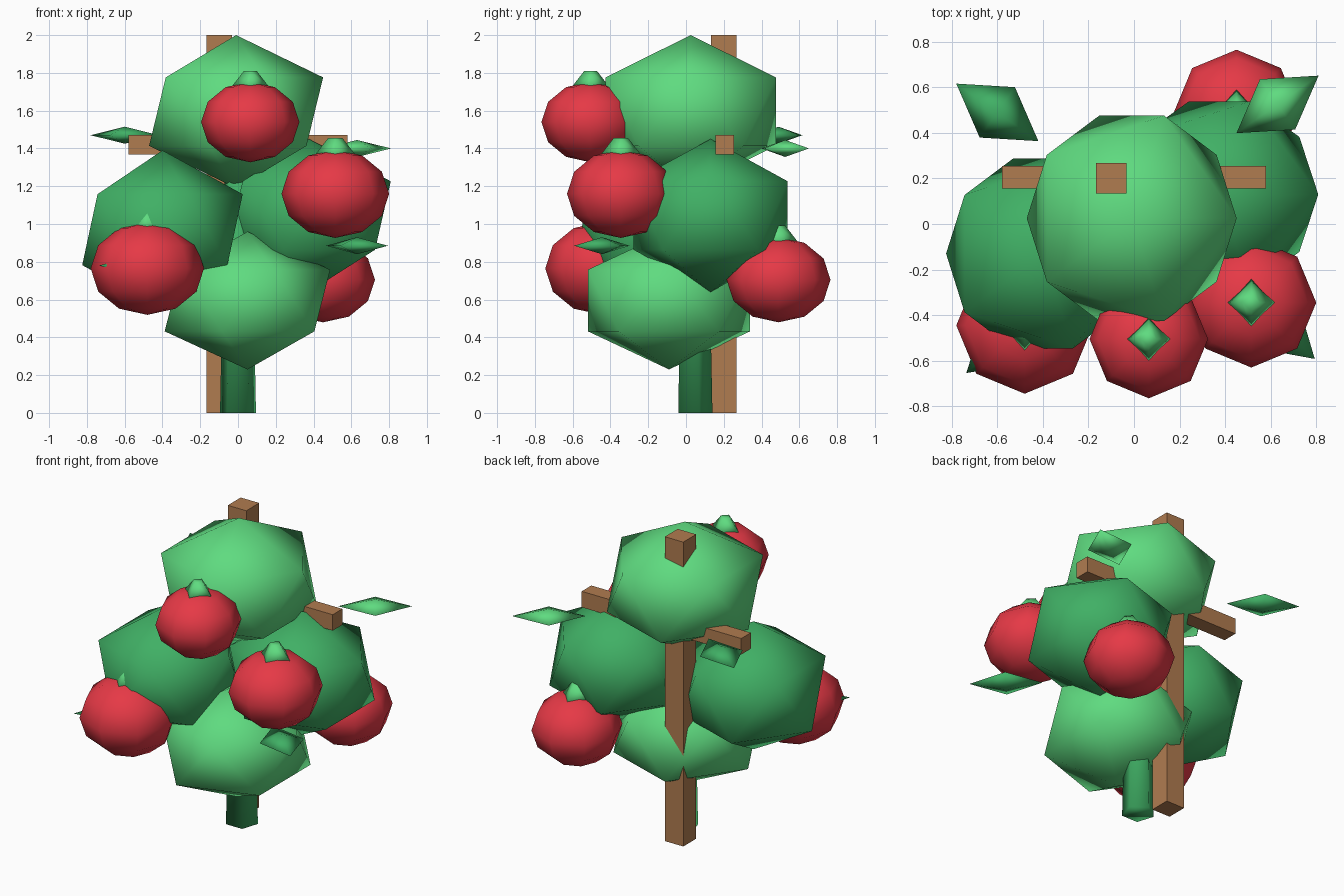
import bpy, bmesh, math
from mathutils import Matrix, Vector

cube = bpy.data.objects.get("Cube")
if cube:
    bpy.data.objects.remove(cube, do_unlink=True)


def material(name, hex_code):
    def linear(c):
        return c / 12.92 if c <= 0.04045 else ((c + 0.055) / 1.055) ** 2.4
    rgb = [linear(int(hex_code[i:i + 2], 16) / 255) for i in (0, 2, 4)]
    mat = bpy.data.materials.new(name)
    mat.use_nodes = True
    mat.diffuse_color = (*rgb, 1)
    bsdf = next(n for n in mat.node_tree.nodes if n.type == 'BSDF_PRINCIPLED')
    bsdf.inputs["Base Color"].default_value = (*rgb, 1)
    bsdf.inputs["Roughness"].default_value = 0.9
    return mat


LIGHT = material("light_green", "5fdb80")
MID = material("mid_green", "40b065")
RED = material("ripe_red", "e63946")
WOOD = material("wood_brown", "b07c50")


def finish(bm, name, mat, location, smooth=True):
    bmesh.ops.recalc_face_normals(bm, faces=bm.faces[:])
    for face in bm.faces:
        face.smooth = smooth
    mesh = bpy.data.meshes.new(name)
    bm.to_mesh(mesh)
    bm.free()
    mesh.materials.append(mat)
    obj = bpy.data.objects.new(name, mesh)
    obj.location = location
    bpy.context.collection.objects.link(obj)
    return obj


def scale(bm, size):
    bmesh.ops.scale(bm, vec=size, verts=bm.verts[:])


def beam(name, location, size):
    bm = bmesh.new()
    bmesh.ops.create_cube(bm, size=1)
    scale(bm, size)
    finish(bm, name, WOOD, location, smooth=False)


def frustum(name, mat, location, sides, r1, r2, height):
    bm = bmesh.new()
    bmesh.ops.create_cone(bm, cap_ends=True, segments=sides,
                          radius1=r1, radius2=r2, depth=height)
    finish(bm, name, mat, location)


def bush(name, mat, location, size):
    bm = bmesh.new()
    bmesh.ops.create_icosphere(bm, subdivisions=1, radius=1)
    scale(bm, size)
    finish(bm, name, mat, location)


def fruit(name, location, r):
    bm = bmesh.new()
    bmesh.ops.create_uvsphere(bm, u_segments=8, v_segments=6, radius=r)
    scale(bm, (1, 1, 0.82))
    finish(bm, name, RED, location)
    # Four-pointed calyx sitting on the crown
    x, y, z = location
    frustum(name + "_calyx", LIGHT, (x, y, z + 0.86 * r), 4,
            0.41 * r, 0.13 * r, 0.36 * r)


def leaf(name, mat, location, degrees):
    bm = bmesh.new()
    for axis, half in enumerate((0.22, 0.135, 0.045)):
        for sign in (-1, 1):
            point = Vector((0, 0, 0))
            point[axis] = sign * half
            bm.verts.new(point)
    bmesh.ops.convex_hull(bm, input=bm.verts[:])
    bmesh.ops.rotate(bm, verts=bm.verts[:],
                     matrix=Matrix.Rotation(math.radians(degrees), 3, 'Z'))
    finish(bm, name, mat, location)


# Support frame and stem
beam("stake", (-0.1, 0.2, 1), (0.134, 0.134, 2))
beam("crossbar", (0, 0.205, 1.42), (1.16, 0.1, 0.105))
frustum("stem", MID, (0, 0.04, 0.75), 5, 0.1, 0.07, 1.5)

# Foliage masses
bush("top_foliage", LIGHT, (-0.01, 0.025, 1.595), (0.515, 0.53, 0.405))
bush("right_foliage", MID, (-0.4, -0.13, 0.97), (0.475, 0.49, 0.42))
bush("left_foliage", MID, (0.375, 0.13, 1.045), (0.485, 0.48, 0.405))
bush("bottom_foliage", LIGHT, (0.05, -0.09, 0.595), (0.49, 0.505, 0.365))

# Fruit
fruit("upper_fruit", (0.065, -0.505, 1.54), 0.26)
fruit("left_fruit", (0.515, -0.345, 1.16), 0.285)
fruit("right_fruit", (-0.48, -0.445, 0.765), 0.3)
fruit("back_fruit", (0.45, 0.49, 0.705), 0.275)

# Loose leaves
leaf("back_right_leaf", MID, (-0.6, 0.49, 1.47), 145)
leaf("back_left_leaf", LIGHT, (0.63, 0.525, 1.4), 35)
leaf("front_left_leaf", MID, (0.63, -0.445, 0.885), -42)
leaf("front_right_leaf", MID, (-0.57, -0.51, 0.78), 221)
